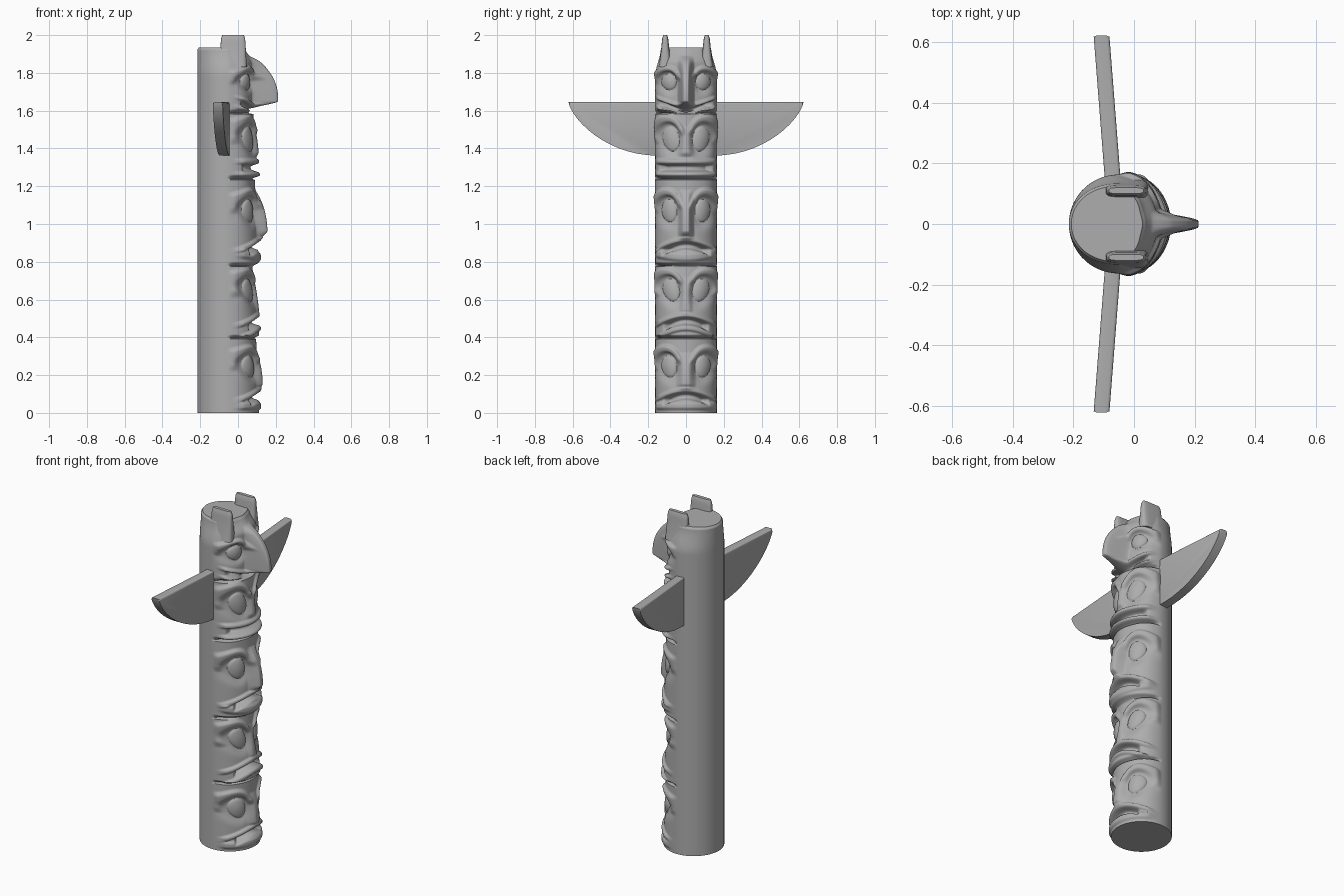
import bpy, bmesh, math

if "Cube" in bpy.data.objects:
    bpy.data.objects.remove(bpy.data.objects["Cube"])

wood = bpy.data.materials.new("grey_wood")
wood.diffuse_color = (0.42, 0.42, 0.42, 1)
wood.use_nodes = True
wood.node_tree.nodes["Principled BSDF"].inputs["Base Color"].default_value = wood.diffuse_color

R, CX, TOP = 0.163, -0.052, 1.935


def smooth(a, b, v):
    t = min(1, max(0, (v - a) / (b - a)))
    return t * t * (3 - 2 * t)


def ridge(d, width):
    return math.exp(-(d / width) ** 4) if abs(d) < 2 * width else 0


class Face:
    """One carved face of the pole: eyes, brows, mouth with two lips, nose."""

    def __init__(self, span, depth, eye, mouth, nose):
        self.span, self.depth, self.eye, self.mouth, self.nose = span, depth, eye, mouth, nose

    def relief(self, y, z):
        lo, hi = self.span
        # general slope of the face, with a groove at its lower border
        t = (z - lo) / (hi - lo)
        rad = (self.depth[0] + (self.depth[1] - self.depth[0]) * t) * math.exp(-(y / .13) ** 4)
        rad -= .03 * (1 - smooth(0, .022, z - lo)) * (lo > 0)

        # socket, eyeball and brow share one tilted ellipse
        ey, ez, ry, rz, tilt = self.eye
        c, s = math.cos(tilt), math.sin(tilt)
        a = ((y - ey) * c + (z - ez) * s) / ry
        b = ((z - ez) * c - (y - ey) * s) / rz
        d = a * a + b * b
        if d < 7:
            rad -= .02 * math.exp(-(d / 1.9) ** 2)
            rad += .021 * math.sqrt(max(0, 1 - d))
            rad += .016 * ridge(math.sqrt(d) - 1.65, .35) * smooth(-.2, .5, b)

        # mouth slot bends towards its corners, lips run above and below
        mz, bend, low_bend, half, gap, low_gap = self.mouth
        k = (y / .12) ** 2
        d = z - mz - bend * k
        rad -= .034 * ridge(d, gap * .5) * (1 - smooth(half - .012, half + .006, y))
        ends = 1 - smooth(.14, .165, y)
        rad += .013 * ridge(d - gap, gap * .4) * ends
        rad += .013 * ridge(z - mz + low_gap - low_bend * k, low_gap * .4) * ends

        # nose or beak: steep below the tip, swept back above it
        bottom, tip, top, height, width = self.nose
        fwd = 0
        if bottom < z < top:
            fwd = height * (1 - smooth(.012, width, y))
            fwd *= smooth(bottom, tip, z) * (1 - max(0, (z - tip) / (top - tip)) ** 2.4)
        return rad, fwd


# eye: y, z, radii, tilt; mouth: z, bends, half width, lip gaps; nose: z levels, height, width
faces = [
    Face((0, .392), (0, -.015), (.1, .245, .042, .058, -.25),
         (.088, -.032, 0, .115, .034, .05), (.115, .155, .32, .026, .06)),
    Face((.392, .776), (.003, -.035), (.092, .65, .044, .062, -.45),
         (.485, -.032, -.035, .118, .034, .036), (.52, .545, .72, .012, .045)),
    Face((.776, 1.238), (0, -.022), (.1, 1.07, .042, .06, -.15),
         (.884, -.033, .012, .12, .034, .058), (.905, .965, 1.18, .054, .05)),
    Face((1.238, 1.585), (-.006, -.03), (.092, 1.45, .046, .066, -.3),
         (1.297, 0, 0, .142, .034, .036), (1.35, 1.38, 1.52, .014, .06)),
    Face((1.585, 2), (-.03, -.03), (.108, 1.752, .038, .042, -.15),
         (1.6, .026, .026, .145, .026, .024), (1.615, 1.65, 1.89, .132, .058)),
]


def finish(bm, name, angle):
    bmesh.ops.recalc_face_normals(bm, faces=bm.faces)
    me = bpy.data.meshes.new(name)
    bm.to_mesh(me)
    bm.free()
    me.materials.append(wood)
    ob = bpy.data.objects.new(name, me)
    bpy.context.collection.objects.link(ob)
    bpy.ops.object.select_all(action='DESELECT')
    ob.select_set(True)
    bpy.context.view_layer.objects.active = ob
    bpy.ops.object.shade_smooth_by_angle(angle=math.radians(angle))


def skin(bm, loops):
    # walls between successive closed loops, plus both end caps
    n = len(loops[0])
    for lo, hi in zip(loops, loops[1:]):
        for i in range(n):
            k = (i + 1) % n
            bm.faces.new((lo[i], lo[k], hi[k], hi[i]))
    return [bm.faces.new(loops[0]), bm.faces.new(loops[-1])]


# carved pole: fine grid on the front, coarse on the plain back
NF, NB, ROWS = 140, 28, 450
angles = [math.radians(-95 + 190 * i / NF) for i in range(NF)]
angles += [math.radians(95 + 170 * i / NB) for i in range(NB)]
bm = bmesh.new()
rings = []
for j in range(ROWS + 1):
    z = TOP * j / ROWS
    face = next(f for f in faces if z < f.span[1])
    crown = smooth(1.78, TOP, z)
    edge = .008 * smooth(1.922, TOP, z)
    ring = []
    for a in angles:
        c, s = math.cos(a), math.sin(a)
        r, fwd = R - edge - .03 * crown * s * s, 0
        if c > -.05:
            rad, fwd = face.relief(abs(R * s), z)
            rad -= .045 * smooth(1.85, TOP, z) * c
            r += rad * smooth(-.05, .25, c)
        ring.append(bm.verts.new((CX + r * c + fwd, r * s, z)))
    rings.append(ring)
skin(bm, rings)
finish(bm, "carved_pole", 60)

# wings: straight top, curved lower edge, swept backwards, rounded rim
STEPS = 14
outline = [(.12, 1.645)]
for i in range(STEPS + 1):
    t = math.sin(math.pi / 2 * i / STEPS)
    outline.append((.15 + .472 * t, 1.362 + .283 * (1 - (1 - t * t) ** .7)))
outline.insert(1, (.12, 1.358))
for side, label in ((1, "left"), (-1, "right")):
    bm = bmesh.new()
    layers = [[bm.verts.new((-.072 - .078 * (y - .17) + off, side * y, z)) for y, z in outline]
              for off in (-.026, .026)]
    rims = skin(bm, layers)
    edges = list({e for f in rims for e in f.edges})
    bmesh.ops.bevel(bm, geom=edges, offset=.014, segments=4, profile=.5, affect='EDGES',
                    clamp_overlap=True)
    finish(bm, label + "_wing", 40)

# ears: tapered blocks with oval corners and a rounded tip
for side, label in ((1, "left"), (-1, "right")):
    bm = bmesh.new()
    loops = []
    for j in range(13):
        t = j / 12
        tip = math.sqrt(1 - (max(0, t - .8) / .2) ** 2 * .85)
        length = (.073 - .01 * t) * (.85 + .15 * tip)
        thick = (.016 + .02 * (1 - t) ** 1.5) * (.4 + .6 * tip)
        loop = []
        for i in range(32):
            c, s = math.cos(math.pi * i / 16), math.sin(math.pi * i / 16)
            px = -.026 + length * math.copysign(abs(c) ** .45, c)
            py = .110 + thick * math.copysign(abs(s) ** .6, s)
            loop.append(bm.verts.new((px, side * py, 1.83 + .17 * t)))
        loops.append(loop)
    skin(bm, loops)
    finish(bm, label + "_ear", 50)
